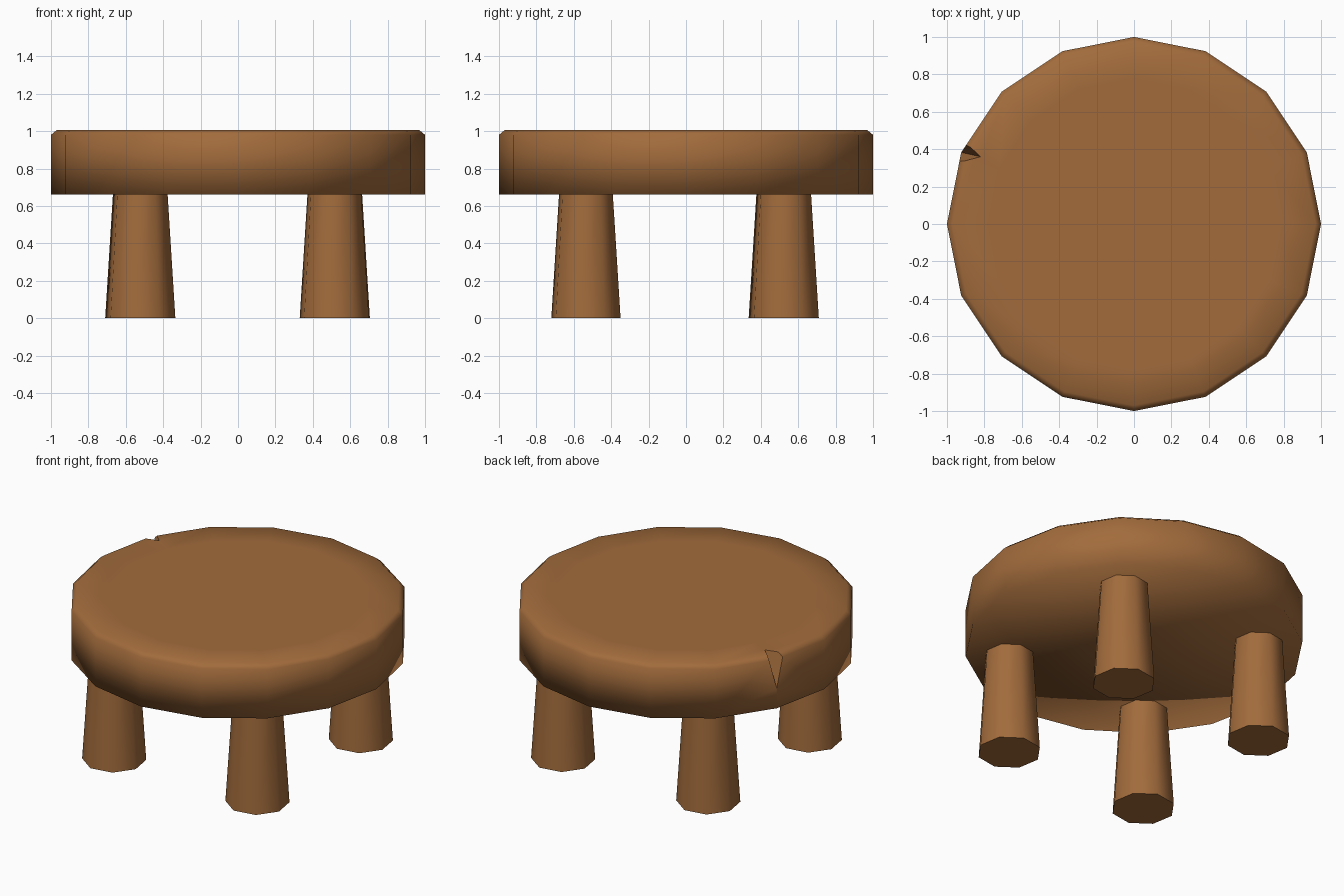
import bpy, bmesh, math
from mathutils import Vector

if "Cube" in bpy.data.objects:
    bpy.data.objects.remove(bpy.data.objects["Cube"])

wood = bpy.data.materials.new("warm brown wood")
wood.diffuse_color = (0.36, 0.148, 0.045, 1.0)
wood.use_nodes = True
wood.node_tree.nodes["Principled BSDF"].inputs["Base Color"].default_value = wood.diffuse_color


def finish(bm, name, smooth):
    bmesh.ops.recalc_face_normals(bm, faces=bm.faces[:])
    for f in bm.faces:
        f.smooth = smooth
    me = bpy.data.meshes.new(name)
    bm.to_mesh(me)
    bm.free()
    me.materials.append(wood)
    ob = bpy.data.objects.new(name, me)
    bpy.context.collection.objects.link(ob)
    return ob


def lathe(name, profile, sides, turn=0.0, centre=(0, 0), fan=True, smooth=True):
    """Turn a (radius, height) profile, closed with a fan or a flat cap at both ends."""
    bm = bmesh.new()
    rings = []
    for r, z in profile:
        rings.append([bm.verts.new((centre[0] + r * math.cos(turn + math.tau * i / sides),
                                    centre[1] + r * math.sin(turn + math.tau * i / sides), z))
                      for i in range(sides)])
    for lo, hi in zip(rings, rings[1:]):
        for i in range(sides):
            j = (i + 1) % sides
            bm.faces.new((lo[i], lo[j], hi[j], hi[i]))
    for ring, z in ((rings[0], profile[0][1]), (rings[-1], profile[-1][1])):
        cap = bm.faces.new(ring)
        if fan:
            bmesh.ops.poke(bm, faces=[cap])
    return finish(bm, name, smooth)


# Seat: sixteen-sided slab with a small bevel round the top
seat = lathe("seat", [(1.0, 0.66), (1.0, 0.98), (0.97, 1.005), (0.78, 1.005)], 16)

# Wedge that chips the rim at one corner
inner = Vector((-0.82, 0.36, 1.005))
left = inner + (Vector((-0.897, 0.43, 1.0)) - inner) * 2.2
right = inner + (Vector((-0.93, 0.335, 0.985)) - inner) * 2.2
slope = inner - Vector((-0.924, 0.383, 0.79))
bm = bmesh.new()
low = [bm.verts.new(p - slope * 1.25) for p in (inner, left, right)]
top = [bm.verts.new(p + slope * 0.5) for p in (inner, left, right)]
bm.faces.new(low)
bm.faces.new(top)
for i in range(3):
    j = (i + 1) % 3
    bm.faces.new((low[i], low[j], top[j], top[i]))
cutter = finish(bm, "chip_cutter", False)
cutter.hide_render = True

mod = seat.modifiers.new("chip", 'BOOLEAN')
mod.operation = 'DIFFERENCE'
mod.solver = 'EXACT'
mod.object = cutter
bpy.context.view_layer.objects.active = seat
bpy.ops.object.modifier_apply(modifier=mod.name)
bpy.data.objects.remove(cutter)

# Legs: tapered octagons
legs = {"front_left_leg": (-0.52, -0.535), "front_right_leg": (0.515, -0.535),
        "back_left_leg": (-0.525, 0.52), "back_right_leg": (0.52, 0.525)}
for name, pos in legs.items():
    leg = lathe(name, [(0.19, 0.0), (0.147, 0.67)], 8, math.radians(32), pos, fan=False)
    bpy.ops.object.select_all(action='DESELECT')
    leg.select_set(True)
    bpy.context.view_layer.objects.active = leg
    bpy.ops.object.shade_smooth_by_angle(angle=math.radians(60))
